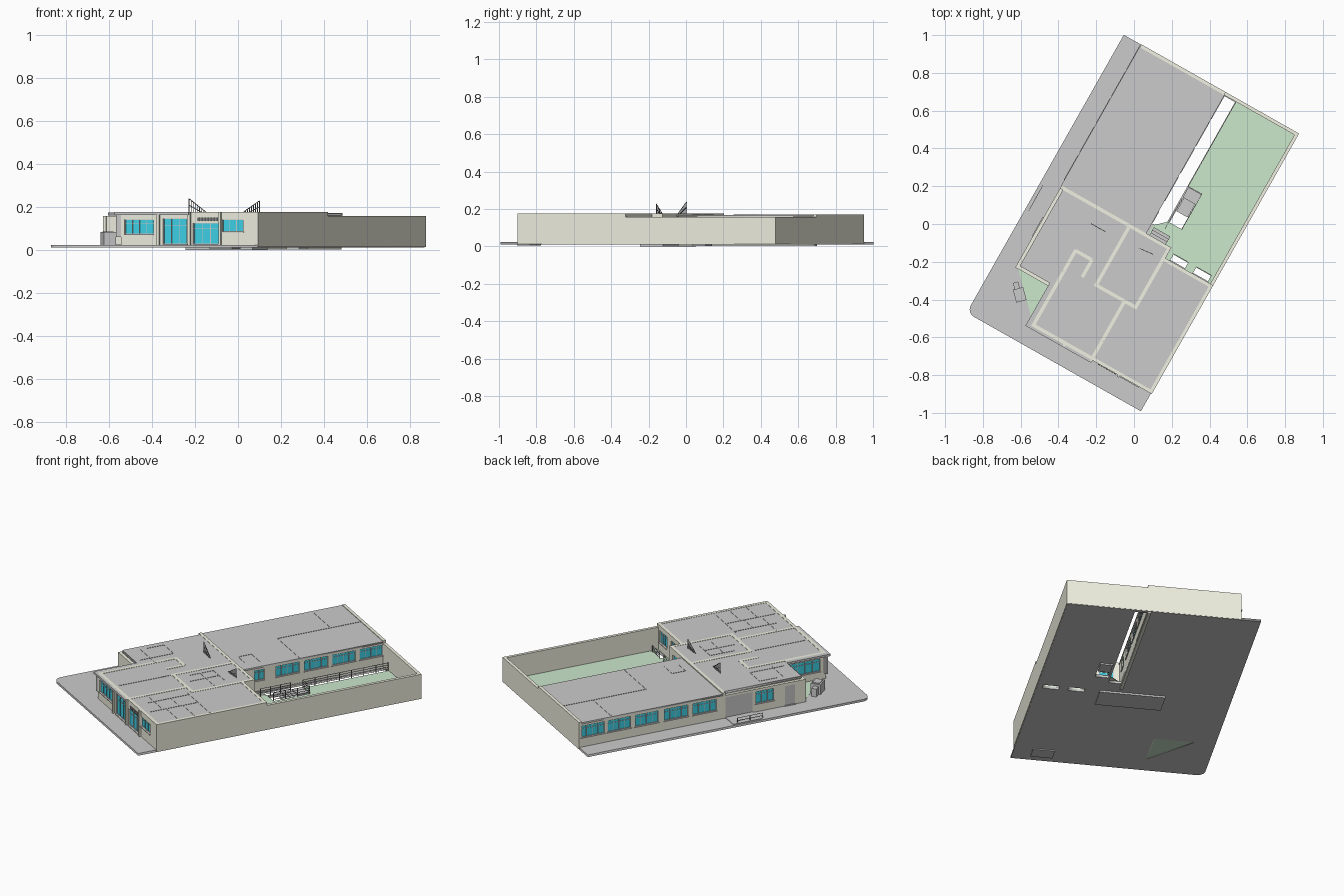
import bpy, math
from mathutils import Vector

if "Cube" in bpy.data.objects:
    bpy.data.objects.remove(bpy.data.objects["Cube"])

ANG = math.radians(-29.5)      # whole site is turned on the grid
T = 0.018                      # wall thickness
FLOOR, TOP, LOW = 0.023, 0.175, 0.158


def material(name, rgb):
    m = bpy.data.materials.new(name)
    m.diffuse_color = (*rgb, 1)
    m.use_nodes = True
    m.node_tree.nodes["Principled BSDF"].inputs["Base Color"].default_value = m.diffuse_color
    return m


BEIGE = material("beige_render", (0.88, 0.88, 0.76))
GLASS = material("blue_glass", (0.05, 0.66, 0.82))
GRASS = material("grass", (0.60, 0.80, 0.60))
DARK = material("dark_metal", (0.25, 0.25, 0.26))


def add(name, mesh, mat=None):
    ob = bpy.data.objects.new(name, mesh)
    bpy.context.collection.objects.link(ob)
    ob.rotation_euler.z = ANG
    if mat:
        mesh.materials.clear()
        mesh.materials.append(mat)
    return ob


def boxes(name, items, mat=None):
    """One mesh out of many (u0,u1,v0,v1,z0,z1) boxes."""
    vs, fs = [], []
    for u0, u1, v0, v1, z0, z1 in items:
        n = len(vs)
        vs += [(u, v, z) for z in (z0, z1) for u, v in ((u0, v0), (u1, v0), (u1, v1), (u0, v1))]
        fs += [(n + 3, n + 2, n + 1, n), (n + 4, n + 5, n + 6, n + 7)]
        fs += [(n + i, n + (i + 1) % 4, n + 4 + (i + 1) % 4, n + 4 + i) for i in range(4)]
    me = bpy.data.meshes.new(name)
    me.from_pydata(vs, [], fs)
    return add(name, me, mat)


def plate(name, outlines, z0, z1, mat=None):
    """Flat slab; the first outline is the edge, the others are holes."""
    cu = bpy.data.curves.new(name, 'CURVE')
    cu.dimensions, cu.fill_mode, cu.extrude = '2D', 'BOTH', (z1 - z0) / 2
    for pts in outlines:
        sp = cu.splines.new('POLY')
        sp.points.add(len(pts) - 1)
        for p, (u, v) in zip(sp.points, pts):
            p.co = (u, v, 0, 1)
        sp.use_cyclic_u = True
    tmp = bpy.data.objects.new("tmp", cu)
    bpy.context.collection.objects.link(tmp)
    dg = bpy.context.evaluated_depsgraph_get()
    me = bpy.data.meshes.new_from_object(tmp.evaluated_get(dg))
    bpy.data.objects.remove(tmp)
    for v in me.vertices:
        v.co.z += (z0 + z1) / 2
    return add(name, me, mat)


def rect(u0, u1, v0, v1):
    return [(u0, v0), (u1, v0), (u1, v1), (u0, v1)]


def wall(name, axis, c, a0, a1, top=TOP, openings=(), z0=0.012, out=1):
    """Wall along axis 'u' or 'v'; openings are (start, end, sill, head, panes)."""
    def b(s, e, lo, hi, off=0.0, t=T):
        p, q = c + off - t / 2, c + off + t / 2
        return (s, e, p, q, lo, hi) if axis == 'u' else (p, q, s, e, lo, hi)
    solid, glass, frame, x = [], [], [], a0
    for s, e, lo, hi, n in sorted(openings):
        solid += [b(x, s, z0, top), b(s, e, z0, lo), b(s, e, hi, top)]
        x = e
        glass.append(b(s, e, lo, hi, 0, 0.003))
        f = 0.003
        frame += [b(s, e, lo, lo + f, 0, 0.009), b(s, e, hi - f, hi, 0, 0.009)]
        m = lo + (hi - lo) * 0.72
        frame.append(b(s, e, m, m + 0.002, 0, 0.008))
        for i in range(n + 1):
            k = s + (e - s - f) * i / n
            frame.append(b(k, k + f, lo, hi, 0, 0.009))
        frame.append(b(s - .004, e + .004, lo - .004, lo, out * 0.008, 0.012))   # sill
    solid.append(b(x, a1, z0, top))
    boxes(name, solid, BEIGE)
    if glass:
        boxes(name + "_glass", glass, GLASS)
        boxes(name + "_frames", frame)


def bar(name, p, q, r=0.0015, mat=DARK):
    p, q = Vector(p), Vector(q)
    d = q - p
    rot = d.to_track_quat('Z', 'Y')
    ring = [(-r, -r), (r, -r), (r, r), (-r, r)]
    vs = [o + rot @ Vector((x, y, 0)) for o in (p, q) for x, y in ring]
    fs = [(3, 2, 1, 0), (4, 5, 6, 7)] + [(i, (i + 1) % 4, 4 + (i + 1) % 4, 4 + i) for i in range(4)]
    me = bpy.data.meshes.new(name)
    me.from_pydata(vs, [], fs)
    add(name, me, mat)


def railing(name, p, q, h=0.05, z=FLOOR, rails=4):
    p, q = Vector((*p, z)), Vector((*q, z))
    n = max(1, round((q - p).length / 0.07))
    for i in range(n + 1):
        o = p.lerp(q, i / n)
        bar(name + "_post", o, o + Vector((0, 0, h)))
    for i in range(rails):
        k = Vector((0, 0, h * (i + 1) / rails))
        bar(name + "_rail", p + k, q + k, 0.0011)


# ground: pavement with one rounded corner, light wells, area strip and stair pit
R = 0.045
corner = [(-0.54 + R - R * math.cos(a), -0.845 + R - R * math.sin(a))
          for a in (math.pi / 2 * i / 6 for i in range(7))]
strip, pit = rect(.08, .148, .05, .825), rect(.16, .232, .10, .25)
wells = [rect(.262, .35, -.073, -.038), rect(.40, .49, -.073, -.038)]
tri = [(-.425, -.5), (-.2, -.5), (-.2, -.728)]
plate("pavement", [corner + [(.52, -.845), (.52, .845), (-.54, .845)], strip, pit, tri] + wells, .010, FLOOR)
plate("front_lawn", [tri], .012, FLOOR + .001, GRASS)
plate("yard_lawn", [[(.152, .829), (.152, .315), (.235, .315), (.235, .10), (.152, .10), (.092, .045),
                     (.092, -.01), (.235, -.01), (.235, -.076), (.512, -.076), (.512, .829)]] + wells,
      FLOOR, FLOOR + .003, GRASS)
boxes("under_slab", [(-.18, .18, -.18, -.04, 0, .010), (.30, .42, -.80, -.72, .004, .010)])

# outer walls
W = [(c - .07, c + .07, .078, .147, 4) for c in (.765, .605, .44, .265, .095)]
wall("hall_street_wall", 'v', -.425, 0, .838, .165, W, out=-1)
wall("west_wing_wall", 'v', -.425, -.51, 0, LOW,
     [(-.19, -.03, .026, .145, 1), (-.32, -.21, .07, .142, 3), (-.445, -.385, .026, .14, 1)], out=-1)
boxes("entrance_shutter", [(-.432, -.422, -.19, -.03, FLOOR, .145), (-.432, -.422, -.445, -.385, FLOOR, .14)])
Y = [(c - .07, c + .07, .085, .148, 4) for c in (.76, .595, .43, .26)] + [(.06, .12, .085, .148, 2)]
wall("hall_yard_wall", 'v', .07, 0, .838, .165, Y, z0=.002)
wall("hall_end_wall", 'u', .838, -.434, .079, .172)
wall("yard_end_wall", 'u', .838, .079, .525, LOW)
wall("yard_side_wall", 'v', .516, -.085, .838, LOW)
wall("house_side_wall", 'v', .516, -.737, -.085)
wall("west_wing_front_wall", 'u', -.5, -.434, -.2, LOW)
wall("lawn_wall", 'v', -.2, -.728, -.5, TOP, [(-.705, -.525, .07, .145, 4)], out=-1)
wall("front_wall", 'u', -.728, -.209, .525, TOP,
     [(-.19, -.035, .072, .142, 4), (.016, .142, .027, .146, 3),
      (.176, .314, .027, .125, 3), (.331, .445, .085, .142, 3)], out=-1)
wall("house_yard_wall", 'u', -.085, .216, .525, TOP,
     [(.262, .35, .075, .145, 3), (.40, .49, .075, .145, 3)])
wall("step_back_wall", 'v', .225, -.085, -.011, TOP)
wall("house_back_wall", 'u', -.02, -.434, .234, TOP, [(.11, .19, .026, .14, 2)])

# front details: piers, vent grille, fascia and corner fin
boxes("front_piers", [(u, u + .012, -.748, -.737, .012, TOP) for u in (-.012, .154, .318)], BEIGE)
boxes("front_vent", [(.20 + i * .016, .212 + i * .016, -.742, -.737, .134, .150) for i in range(7)], DARK)
boxes("front_fascia", [(-.235, .16, -.752, -.737, .163, TOP)])
boxes("corner_fin", [(-.235, -.209, -.738, -.724, .06, TOP)])
boxes("lawn_window_canopy", [(-.235, -.209, -.724, -.49, .163, TOP)])

# inner walls, showing flush in the roof
for axis, c, a, b in (('v', -.015, -.38, -.03), ('v', .225, -.38, -.09), ('u', -.38, -.024, .234),
                      ('v', .158, -.72, -.38), ('v', -.2, -.5, -.27), ('u', -.275, -.2, -.10),
                      ('v', -.10, -.38, -.275)):
    wall("inner_wall", axis, c, a, b, TOP)

# roofs
plate("house_roof", [[(-.195, -.72), (.508, -.72), (.508, -.093), (.217, -.093), (.217, -.028),
                      (-.417, -.028), (-.417, -.492), (-.195, -.492)]], .160, .1735)
plate("hall_roof", [rect(-.436, .081, -.012, .829)], .160, .1685)

# shallow ridges on the roofs
def ridge(u0, u1, v0, v1, z):
    return (u0 - .002, u1 + .002, v0 - .002, v1 + .002, z, z + .0018)


boxes("hall_roof_ridges", [ridge(*r, .1685) for r in (
    (-.20, -.20, .333, .825), (-.20, .07, .333, .333), (-.42, -.20, .65, .65),
    (-.08, -.08, .04, .12), (-.08, .02, .12, .12), (-.08, .0, .04, .04))])
boxes("house_roof_ridges", [ridge(*r, .1735) for r in (
    (-.38, -.26, -.26, -.26), (-.38, -.38, -.36, -.26), (-.26, -.26, -.46, -.26), (-.38, -.2, -.40, -.40),
    (-.015, -.015, -.70, -.40), (.03, .16, -.16, -.16), (.03, .03, -.30, -.16), (.03, .2, -.24, -.24),
    (.10, .10, -.34, -.16), (.23, .51, -.41, -.41), (.25, .36, -.52, -.52), (.36, .36, -.70, -.41),
    (.36, .50, -.50, -.50), (.36, .50, -.60, -.60), (.25, .25, -.66, -.41), (.16, .36, -.62, -.62))])

# stair railings that rise through the roof
for high, low, z in (((-.20, -.11), (-.11, -.11), .238), ((.166, -.09), (.085, -.098), .228)):
    a, b = Vector((*high, z)), Vector((*low, .176))
    bar("roof_handrail", a, b)
    bar("roof_midrail", a - Vector((0, 0, .03)), b - Vector((0, 0, .012)))
    for i in range(8):
        p = a.lerp(b, i / 8)
        bar("roof_baluster", (p.x, p.y, .165), p, .001)

# steps: yard stair and back door stair
boxes("pit_steps", [(.162, .230, .25 - .02 * (i + 1), .25 - .02 * i, .002, .023 - .004 * i) for i in range(4)])
boxes("yard_landing", [(.155, .235, .25, .312, .012, .032)])
boxes("back_door_steps", [(.10, .20, -.011 + .016 * i, .005 + .016 * i, .012, .050 - .008 * i) for i in range(3)])

# yard railings
railing("strip_rail", (.152, .315), (.152, .825))
railing("pit_rail_end", (.152, .315), (.235, .315))
railing("pit_rail_side", (.235, .315), (.235, .10))
railing("pit_rail_inner", (.155, .06), (.155, .24))
railing("well_rail_a", (.26, -.034), (.35, -.034), .04)
railing("well_rail_b", (.40, -.034), (.49, -.034), .04)

# entrance ramp and rails on the street side
boxes("entrance_ramp", [(-.53, -.434, -.20, -.03, .022, .026)])
railing("ramp_rail", (-.52, -.21), (-.52, -.06), .03, rails=2)

# two service cabinets on the pavement
ca = boxes("large_cabinet", [(-.028, .028, -.035, .035, FLOOR, .082), (-.020, .020, -.026, .026, .082, .086)])
cb = boxes("small_cabinet", [(-.014, .014, -.02, .02, FLOOR, .07)])
for ob, xy in ((ca, (-.605, -.375)), (cb, (-.622, -.328))):
    ob.location.xy = xy
    ob.rotation_euler.z = math.radians(15)
